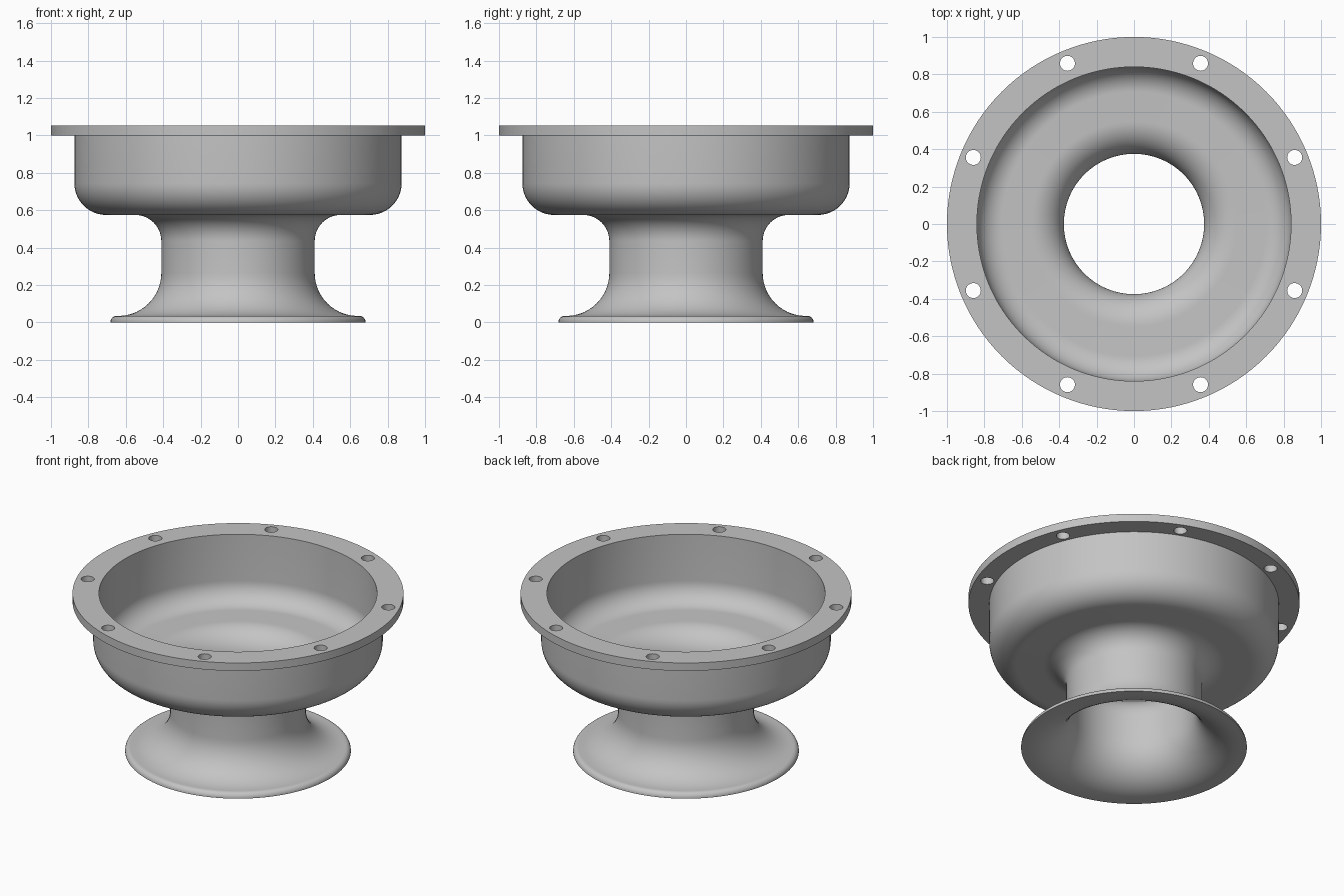
import bpy, bmesh
from math import sin, cos, pi, radians
from mathutils import Vector

if "Cube" in bpy.data.objects:
    bpy.data.objects.remove(bpy.data.objects["Cube"], do_unlink=True)

# Cast metal colour
metal = bpy.data.materials.new("light_grey_metal")
metal.use_nodes = True
grey = (0.55, 0.55, 0.55, 1)
metal.diffuse_color = grey
metal.node_tree.nodes["Principled BSDF"].inputs["Base Color"].default_value = grey


def arc(cx, cz, radius, start, end, steps=14):
    """Points along an arc in the radius/height plane, angles in degrees."""
    angles = [radians(start + (end - start) * i / steps) for i in range(steps + 1)]
    return [(cx + radius * cos(a), cz + radius * sin(a)) for a in angles]


def make_object(name, bm):
    mesh = bpy.data.meshes.new(name)
    bm.to_mesh(mesh)
    bm.free()
    mesh.materials.append(metal)
    obj = bpy.data.objects.new(name, mesh)
    bpy.context.collection.objects.link(obj)
    return obj


def revolve(name, profile, segments=128):
    bm = bmesh.new()
    verts = [bm.verts.new((r, 0, z)) for r, z in profile]
    edges = [bm.edges.new((v, verts[i - 1])) for i, v in enumerate(verts)]
    bmesh.ops.spin(bm, geom=verts + edges, cent=(0, 0, 0), axis=(0, 0, 1),
                   angle=2 * pi, steps=segments)
    bmesh.ops.remove_doubles(bm, verts=bm.verts, dist=0.0005)
    bmesh.ops.recalc_face_normals(bm, faces=bm.faces)
    return make_object(name, bm)


# Wall thickness and the section's main sizes
wall = 0.035
rim_top, rim_bottom = 1.053, 1.0
bowl_r, bowl_z, corner = 0.875, 0.575, 0.17
neck_r, neck_fillet = 0.41, 0.14
flare_x, flare_z, flare = 0.64, 0.265, 0.23
lip = 0.032

corner_x, corner_z = bowl_r - corner, bowl_z + corner
neck_x, neck_z = neck_r + neck_fillet, bowl_z - neck_fillet

# Outer skin, from flange down to the foot lip
outer = [(bowl_r - wall, rim_top), (1, rim_top), (1, rim_bottom), (bowl_r, rim_bottom)]
outer += arc(corner_x, corner_z, corner, 0, -90)
outer += arc(neck_x, neck_z, neck_fillet, 90, 180)
outer += arc(flare_x, flare_z, flare, 180, 270)
outer += arc(0.65, 0.003, lip, 90, 0, 6)
outer += [(0.682, 0), (0.65, 0)]
# Inner skin, back up through the neck and bowl
inner = arc(flare_x, flare_z, flare_z, 270, 180)
inner += arc(neck_x, neck_z, neck_fillet + wall, 180, 90)
inner += arc(corner_x, corner_z, corner - wall, -90, 0)

housing = revolve("flanged_bowl_housing", outer + inner)

# Bolt holes around the flange
bm = bmesh.new()
for i in range(8):
    a = pi / 8 + i * pi / 4
    ring = bmesh.ops.create_cone(bm, cap_ends=True, segments=32,
                                 radius1=0.04, radius2=0.04, depth=0.2)
    bmesh.ops.translate(bm, verts=ring["verts"],
                        vec=Vector((0.93 * cos(a), 0.93 * sin(a), rim_top)))
cutter = make_object("bolt_hole_cutter", bm)
cutter.hide_render = True

bpy.ops.object.select_all(action="DESELECT")
housing.select_set(True)
bpy.context.view_layer.objects.active = housing
cut = housing.modifiers.new("bolt_holes", "BOOLEAN")
cut.operation = "DIFFERENCE"
cut.solver = "EXACT"
cut.object = cutter
bpy.ops.object.modifier_apply(modifier=cut.name)
bpy.data.objects.remove(cutter, do_unlink=True)

bpy.ops.object.shade_smooth_by_angle(angle=radians(30))
